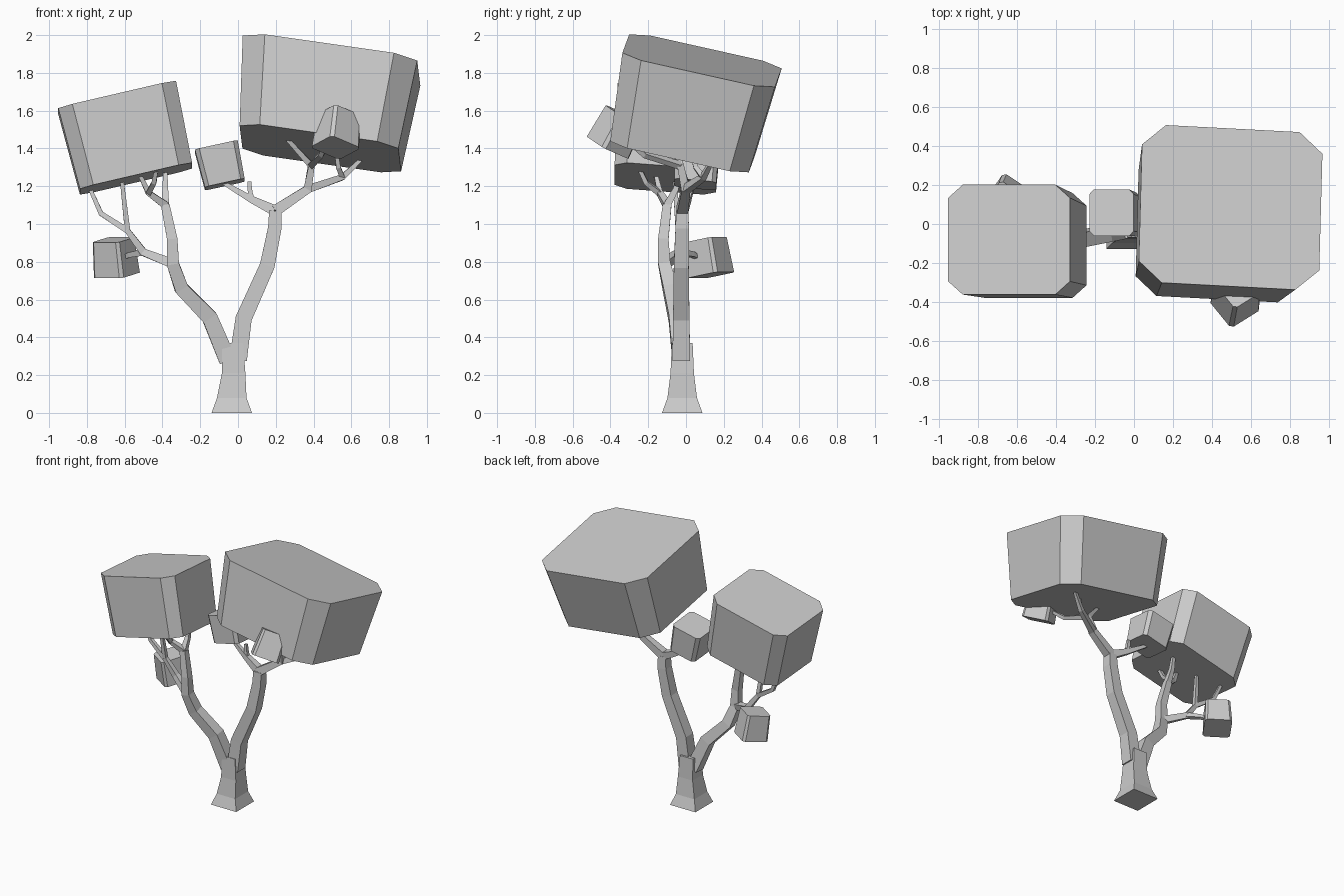
import bpy
from math import radians
from mathutils import Vector as V, Euler

if "Cube" in bpy.data.objects:
    bpy.data.objects.remove(bpy.data.objects["Cube"])


def loft(name, rings):
    """Skin equal-sized rings listed from bottom to top and cap both ends."""
    n = len(rings[0])
    last = (len(rings) - 1) * n
    faces = [tuple(reversed(range(n))), tuple(range(last, last + n))]
    for r in range(0, last, n):
        for i in range(n):
            j = (i + 1) % n
            faces.append((r + i, r + j, r + n + j, r + n + i))
    me = bpy.data.meshes.new(name)
    me.from_pydata([tuple(v) for ring in rings for v in ring], [], faces)
    bpy.context.collection.objects.link(bpy.data.objects.new(name, me))


def octagon(c, u, v, cut):
    """Rectangle with half axes u, v and cut corners."""
    m = 1 - cut
    ring = []
    for _ in range(4):
        ring += [c + u - v * m if _ % 2 == 0 else c + u * m - v,
                 c + u + v * m if _ % 2 == 0 else c + u * m + v]
        u, v = v, -u
        if _ % 2 == 0:
            ring[-2:] = [c - v - u * m, c - v + u * m]
            u, v = u, v
        else:
            ring[-2:] = [c - v - u * m, c - v + u * m]
    return ring


def block(name, base, u, v, axis, scale, cut):
    """Foliage: octagonal prism from base along axis, top scaled."""
    base, u, v, axis = V(base), V(u), V(v), V(axis)
    loft(name, [octagon(base, u, v, cut),
                octagon(base + axis, u * scale, v * scale, cut)])


def small_block(name, c, half, rot, scale):
    m = Euler([radians(a) for a in rot]).to_matrix()
    x, y, z = (m.col[i] * half for i in range(3))
    block(name, V(c) - z, x, y, z * 2, scale, 0.18)


def limb(name, pts, w0, w1):
    """Four-sided limb whose half width tapers from w0 to w1."""
    p = [V(q) for q in pts]
    rings = []
    for i, c in enumerate(p):
        a = (c - p[max(i - 1, 0)]).normalized()
        b = (p[min(i + 1, len(p) - 1)] - c).normalized()
        t = (a + b).normalized()
        w = w0 + (w1 - w0) * i / (len(p) - 1)
        s = V((0, 1, 0)).cross(t).normalized() * w
        f = t.cross(s)
        rings.append([c + s - f, c + s + f, c - s + f, c - s - f])
    loft(name, rings)
    return p


def branch(name, start, tip, w, out=0.65):
    """Branch that runs outwards to an elbow, then turns up to its tip."""
    d = V(tip) - start
    elbow = start + V((d.x * out, d.y * out, d.z * 0.4))
    return limb(name, [start, elbow, tip], w, 0.01)


# Foliage
block("foliage_right", (.436, -.018, 1.4), (.42, -.022, -.06), (.01, .367, -.082),
      (.059, .103, .465), 1.1, .26)
block("foliage_left", (-.54, -.11, 1.24), (.297, 0, .069), (0, .268, -.02),
      (-.1, .03, .43), 1.05, .24)
block("foliage_middle", (-.07, .05, 1.21), (.105, 0, .023), (0, .11, -.01),
      (-.045, .008, .2), 1.08, .2)
small_block("foliage_low_left", (-.65, .12, .823), .095, (10, 0, -34), .9)
small_block("foliage_front_right", (.525, -.37, 1.49), .097, (-20, 20, 32), .9)

# Trunk: square rings, flared at the foot
loft("trunk", [[V((x + sx * w, -.02 + sy * w, z))
                for sx, sy in ((1, -1), (1, 1), (-1, 1), (-1, -1))]
               for x, w, z in ((-.033, .107, 0), (-.033, .078, .08),
                               (-.023, .062, .21), (-.028, .055, .37))])

# Main limbs
left = limb("limb_left", [(-.055, -.025, .28), (-.15, -.05, .505), (-.3, -.085, .66),
                          (-.345, -.115, .79), (-.348, -.12, .92),
                          (-.385, -.1, 1.1)], .046, .023)
right = limb("limb_right", [(0, -.025, .28), (.03, -.025, .5), (.155, -.025, .78),
                            (.195, -.02, .98), (.197, -.02, 1.07)], .047, .032)

# Branches on the left limb
side = limb("branch_left_side", [left[3], (-.5, -.03, .85), (-.585, -.04, .965),
                                 (-.615, -.06, 1.23)], .025, .01)
branch("branch_left_outer", side[2], (-.785, 0, 1.19), .016, .7)
branch("branch_left_low", side[1], (-.61, .07, .82), .017)
branch("branch_left_top", left[5], (-.385, -.03, 1.31), .02)
fork = branch("branch_left_fork", left[5], (-.52, -.16, 1.26), .02)
branch("branch_left_twig", fork[1], (-.43, -.25, 1.3), .015)

# Branches on the right limb
mid = branch("branch_middle", right[4], (-.08, .04, 1.22), .028, .45)
branch("branch_middle_twig", mid[1], (.06, .01, 1.225), .015)
main = limb("branch_right", [right[4], (.37, 0, 1.185), (.388, -.03, 1.31),
                             (.26, -.08, 1.45)], .03, .011)
branch("branch_right_front", main[2], (.47, -.32, 1.45), .017)
outer = branch("branch_right_outer", main[1], (.65, .14, 1.34), .021)
branch("branch_right_twig", outer[1], (.52, .03, 1.38), .014)
